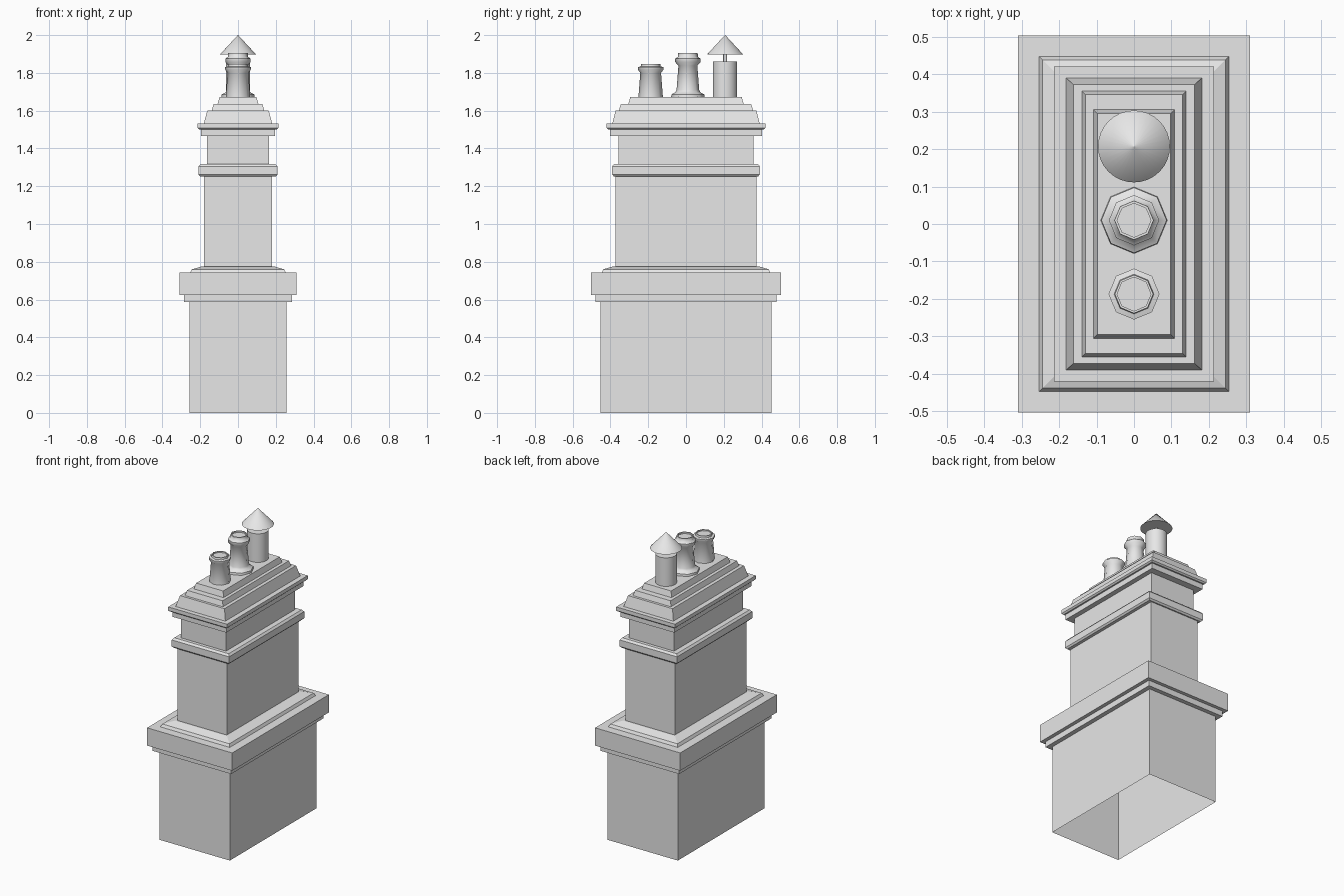
import bpy, bmesh
from math import cos, sin, pi, radians

cube = bpy.data.objects.get("Cube")
if cube:
    bpy.data.objects.remove(cube, do_unlink=True)

stone = bpy.data.materials.new("pale grey stone")
stone.use_nodes = True
GREY = (0.8, 0.8, 0.8, 1)
stone.diffuse_color = GREY
stone.node_tree.nodes["Principled BSDF"].inputs["Base Color"].default_value = GREY


def loft(name, rings, bottom=True, top=True, smooth=None):
    """Join rings of equal point count into a skin, with optional end caps."""
    bm = bmesh.new()
    loops = [[bm.verts.new(p) for p in ring] for ring in rings]
    n = len(loops[0])
    for a, b in zip(loops, loops[1:]):
        for i in range(n):
            j = (i + 1) % n
            bm.faces.new((a[i], a[j], b[j], b[i]))
    if bottom:
        bm.faces.new(loops[0][::-1])
    if top:
        bm.faces.new(loops[-1])
    mesh = bpy.data.meshes.new(name)
    bm.to_mesh(mesh)
    bm.free()
    mesh.materials.append(stone)
    obj = bpy.data.objects.new(name, mesh)
    bpy.context.collection.objects.link(obj)
    if smooth:
        bpy.ops.object.select_all(action="DESELECT")
        obj.select_set(True)
        bpy.context.view_layer.objects.active = obj
        bpy.ops.object.shade_smooth_by_angle(angle=radians(smooth))
    return obj


def course(name, *profile, **caps):
    """Rectangular masonry course from (half width, half depth, height)."""
    return loft(name, [[(-x, -y, z), (x, -y, z), (x, y, z), (-x, y, z)]
                       for x, y, z in profile], **caps)


def turned(name, y, sides, *profile, smooth=50):
    """Round part from (radius, height), standing at depth y."""
    return loft(name, [[(r * cos(2 * pi * i / sides), y + r * sin(2 * pi * i / sides), z)
                        for i in range(sides)] for r, z in profile], smooth=smooth)


# Pedestal, open underneath, with its heavy cap
course("base", (.257, .452, 0), (.257, .452, .59), bottom=False, top=False)
course("base_step", (.286, .48, .588), (.286, .48, .625))
course("base_slab", (.31, .503, .625), (.31, .503, .742))
course("shaft_plinth", (.253, .447, .742), (.244, .438, .76), (.19, .385, .776))

# Shaft, band and neck
course("shaft", (.18, .374, .77), (.18, .374, 1.255))
course("band", (.2, .382, 1.252), (.209, .391, 1.262), (.209, .391, 1.305), (.198, .38, 1.318))
course("neck", (.164, .358, 1.315), (.164, .358, 1.467))

# Cornice
course("cornice_lower", (.196, .402, 1.465), (.196, .402, 1.505))
course("cornice_upper", (.205, .411, 1.5), (.214, .42, 1.508), (.214, .42, 1.532))

# Stepped, sloping roof
course("roof_lower", (.181, .39, 1.532), (.162, .372, 1.602))
course("roof_middle", (.139, .355, 1.602), (.129, .345, 1.635))
course("roof_upper", (.108, .305, 1.635), (.098, .295, 1.672))

# Chimney pots
turned("short_pot", -.187, 8, (.065, 1.67), (.055, 1.8), (.068, 1.818), (.068, 1.83),
       (.053, 1.834), (.051, 1.846), (.045, 1.846), (.045, 1.838))
turned("tall_pot", .01, 8, (.089, 1.67), (.087, 1.686), (.066, 1.697), (.06, 1.71),
       (.05, 1.838), (.067, 1.857), (.067, 1.875), (.053, 1.885), (.052, 1.905),
       (.045, 1.905), (.045, 1.895))
turned("capped_pot", .207, 32, (.064, 1.67), (.064, 1.86))
turned("cowl_rod", .207, 12, (.01, 1.855), (.01, 1.93))
turned("cowl", .207, 32, (.096, 1.897), (.001, 2.0))
